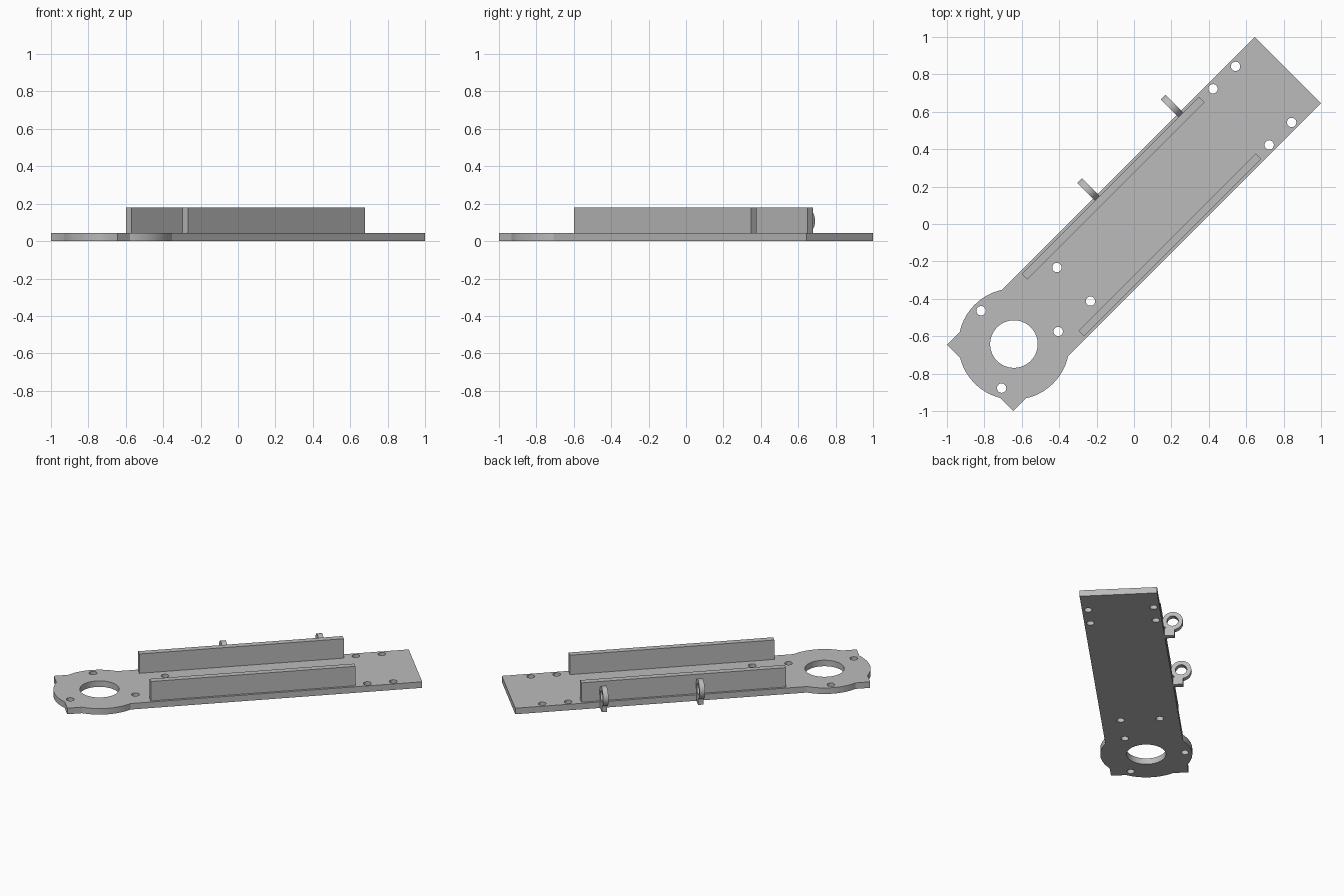
import bpy, bmesh, math
from mathutils import Matrix

if "Cube" in bpy.data.objects:
    bpy.data.objects.remove(bpy.data.objects["Cube"])

grey = bpy.data.materials.new("plain_grey")
grey.diffuse_color = (0.5, 0.5, 0.5, 1)
grey.use_nodes = True
grey.node_tree.nodes["Principled BSDF"].inputs["Base Color"].default_value = grey.diffuse_color

# Everything is laid out along a local x axis, then turned 45 degrees
TURN = Matrix.Rotation(math.radians(45), 4, 'Z')
HALF_L, HALF_W, THICK = 1.163, 0.251, 0.043
HUB_X, HUB_R = -0.908, 0.297


def arc(cx, cy, r, a0, a1, n):
    return [(cx + r * math.cos(a0 + (a1 - a0) * i / n),
             cy + r * math.sin(a0 + (a1 - a0) * i / n)) for i in range(n + 1)]


def circle(cx, cy, r, n):
    return arc(cx, cy, r, 0, math.tau, n)[:-1]


def extrude_loops(name, loops, depth, matrix):
    """Fill closed loops (inner ones become holes) and extrude about z = 0."""
    curve = bpy.data.curves.new(name, 'CURVE')
    curve.dimensions, curve.fill_mode, curve.extrude = '2D', 'BOTH', depth / 2
    for pts in loops:
        spline = curve.splines.new('POLY')
        spline.points.add(len(pts) - 1)
        for p, (x, y) in zip(spline.points, pts):
            p.co = (x, y, 0, 1)
        spline.use_cyclic_u = True
    ob = bpy.data.objects.new(name, curve)
    bpy.context.collection.objects.link(ob)
    bpy.ops.object.select_all(action='DESELECT')
    bpy.context.view_layer.objects.active = ob
    ob.select_set(True)
    bpy.ops.object.convert(target='MESH')
    ob = bpy.context.object
    bm = bmesh.new()
    bm.from_mesh(ob.data)
    bmesh.ops.remove_doubles(bm, verts=bm.verts, dist=1e-5)
    bmesh.ops.recalc_face_normals(bm, faces=bm.faces)
    bm.to_mesh(ob.data)
    bm.free()
    ob.matrix_world = TURN @ matrix
    ob.data.materials.clear()
    ob.data.materials.append(grey)
    bpy.ops.object.shade_smooth_by_angle(angle=math.radians(30))
    return ob


def box(name, x0, x1, y0, y1, z0, z1):
    bm = bmesh.new()
    bmesh.ops.create_cube(bm, size=1)
    for v in bm.verts:
        v.co = ((x0 + x1) / 2 + v.co.x * (x1 - x0),
                (y0 + y1) / 2 + v.co.y * (y1 - y0),
                (z0 + z1) / 2 + v.co.z * (z1 - z0))
    mesh = bpy.data.meshes.new(name)
    bm.to_mesh(mesh)
    bm.free()
    mesh.materials.append(grey)
    ob = bpy.data.objects.new(name, mesh)
    ob.matrix_world = TURN
    bpy.context.collection.objects.link(ob)


# Base plate outline: rectangle merged with a round hub near one end
side = math.asin(HALF_W / HUB_R)
end = math.acos((HALF_L + HUB_X) / HUB_R)
outline = [(HALF_L, -HALF_W), (HALF_L, HALF_W)]
outline += arc(HUB_X, 0, HUB_R, side, math.pi - side, 20)
outline += [(-HALF_L, HALF_W)]
outline += arc(HUB_X, 0, HUB_R, math.pi - end, math.pi + end, 20)
outline += [(-HALF_L, -HALF_W)]
outline += arc(HUB_X, 0, HUB_R, math.pi + side, math.tau - side, 20)

# Hub opening and screw holes
holes = [circle(HUB_X, 0, 0.127, 64)]
for x, y in [(0.98, 0.212), (0.81, 0.212), (0.98, -0.212), (0.81, -0.212),
             (-0.456, 0.127), (-0.456, -0.127), (-0.693, -0.12),
             (-0.906, 0.25), (-1.121, -0.12)]:
    holes.append(circle(x, y, 0.025, 24))
extrude_loops("base_plate", [outline] + holes, THICK,
              Matrix.Translation((0, 0, THICK / 2)))

# Two upright rails
box("left_rail", -0.613, 0.727, 0.193, 0.235, THICK, 0.181)
box("right_rail", -0.613, 0.727, -0.235, -0.193, THICK, 0.181)

# Cable rings standing on small tabs along one edge
for i, x in enumerate((-0.042, 0.59), 1):
    stand = Matrix.Translation((x, 0.303, 0.108)) @ Matrix.Rotation(math.pi / 2, 4, 'Y')
    extrude_loops(f"cable_ring_{i}", [circle(0, 0, 0.066, 48), circle(0, 0, 0.037, 48)],
                  0.035, stand)
    box(f"ring_tab_{i}", x - 0.0175, x + 0.0175, HALF_W, 0.316, 0, 0.056)
